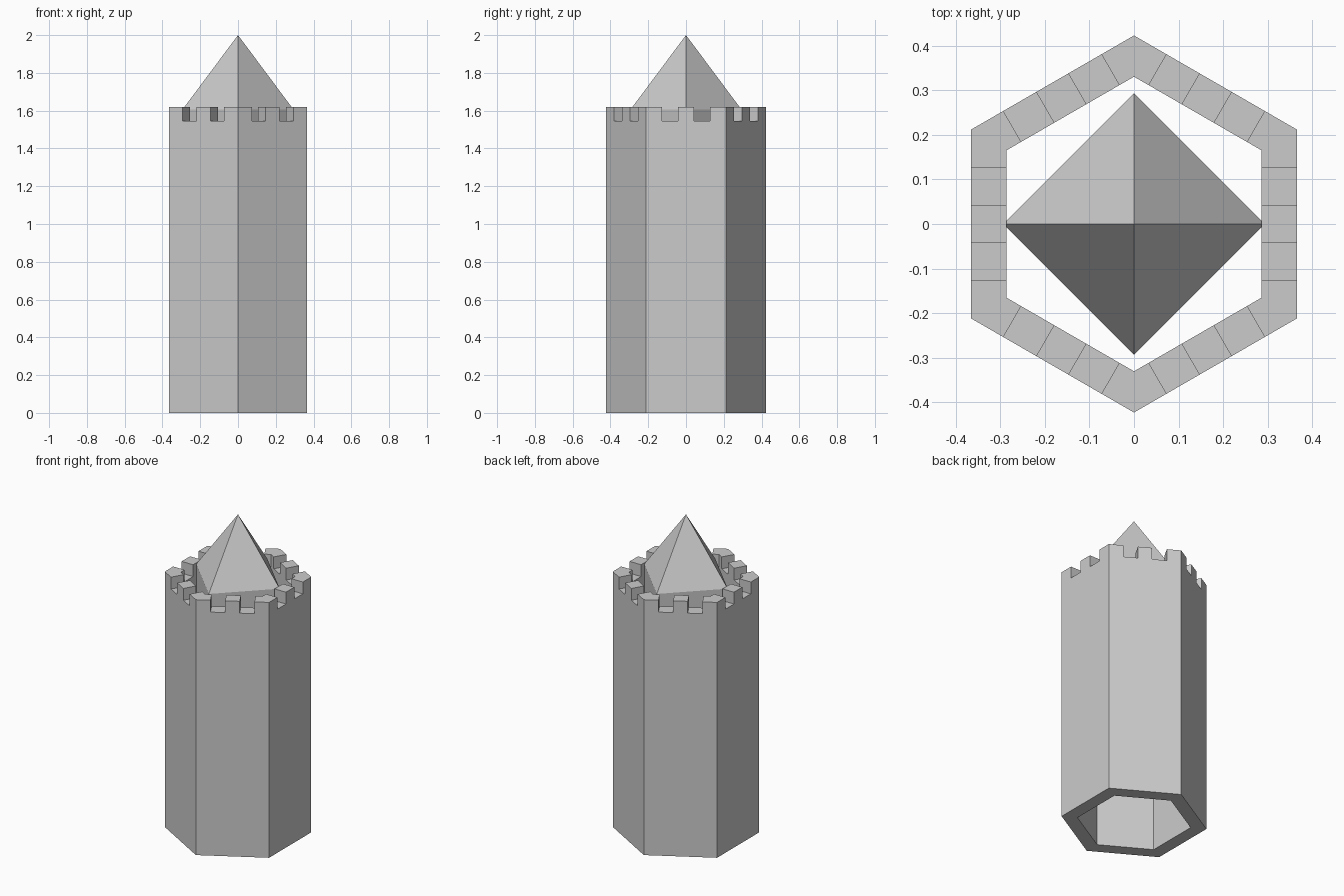
import bpy, bmesh
from math import radians
from mathutils import Matrix

if "Cube" in bpy.data.objects:
    bpy.data.objects.remove(bpy.data.objects["Cube"])

OUT, INN = 0.366, 0.286            # wall apothems, outside and inside
LEVELS = (0.0, 1.545, 1.62)        # ground, notch floor, merlon top


def finish(bm, name):
    bmesh.ops.remove_doubles(bm, verts=bm.verts, dist=1e-4)
    bmesh.ops.recalc_face_normals(bm, faces=bm.faces)
    bmesh.ops.dissolve_limit(bm, angle_limit=radians(1), verts=bm.verts, edges=bm.edges)
    me = bpy.data.meshes.new(name)
    bm.to_mesh(me)
    bm.free()
    ob = bpy.data.objects.new(name, me)
    bpy.context.collection.objects.link(ob)
    return ob


# hollow hexagonal wall: each side has five cells, the 2nd and 4th are notches
bm = bmesh.new()
ho, hi = OUT * 0.57735, INN * 0.57735
steps = [-0.127, -0.042, 0.042, 0.127]
outer, inner = [-ho] + steps + [ho], [-hi] + steps + [hi]


def quad(rot, *pts):
    bm.faces.new([bm.verts.new(rot @ Matrix.Translation(p).translation) for p in pts])


for side in range(6):
    rot = Matrix.Rotation(radians(60 * side), 3, 'Z')
    for i in range(5):
        notch = i in (1, 3)
        a, b = (OUT, outer[i]), (OUT, outer[i + 1])
        c, d = (INN, inner[i + 1]), (INN, inner[i])
        # floor and top of the cell
        for z in (LEVELS[0], LEVELS[1 if notch else 2]):
            quad(rot, *[(*p, z) for p in (a, b, c, d)])
        # outer and inner faces
        for z0, z1 in list(zip(LEVELS, LEVELS[1:]))[:1 if notch else 2]:
            for p, q in ((a, b), (c, d)):
                quad(rot, (*p, z0), (*q, z0), (*q, z1), (*p, z1))
        # notch cheeks
        if notch:
            for p, q in ((a, d), (b, c)):
                quad(rot, (*p, LEVELS[1]), (*q, LEVELS[1]), (*q, LEVELS[2]), (*p, LEVELS[2]))
finish(bm, "tower_wall")

# square turret set cornerwise inside the wall, with its pointed roof
R, BASE, EAVES, TIP = 0.293, 1.19, 1.607, 2.0
bm = bmesh.new()
plan = [(R, 0), (0, R), (-R, 0), (0, -R)]
low = [bm.verts.new((x, y, BASE)) for x, y in plan]
top = [bm.verts.new((x, y, EAVES)) for x, y in plan]
tip = bm.verts.new((0, 0, TIP))
bm.faces.new(low[::-1])
for i in range(4):
    j = (i + 1) % 4
    bm.faces.new((low[i], low[j], top[j], top[i]))
    bm.faces.new((top[i], top[j], tip))
finish(bm, "turret_roof")
